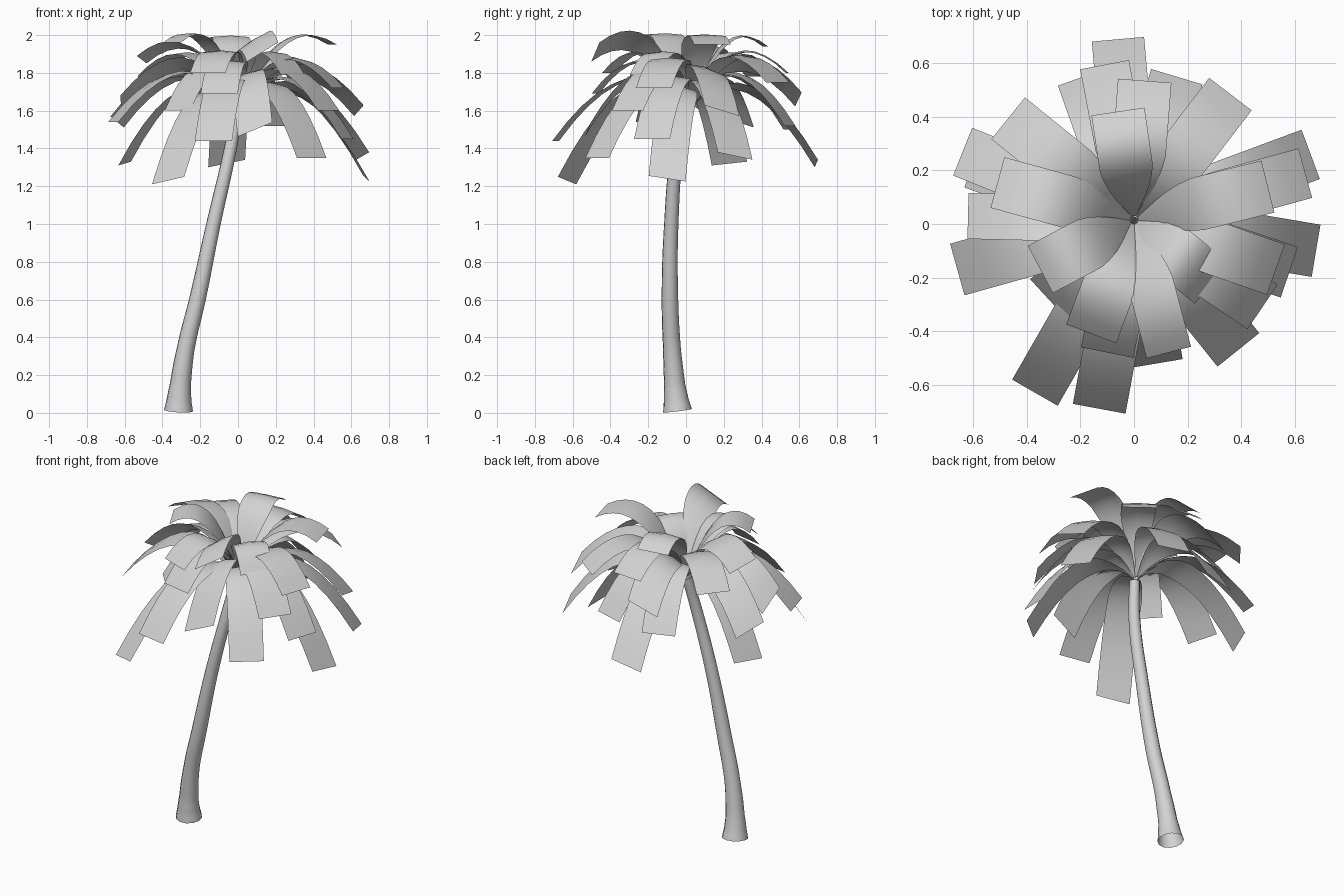
import bpy, bmesh, math
from mathutils import Vector

cube = bpy.data.objects.get("Cube")
if cube:
    bpy.data.objects.remove(cube, do_unlink=True)

# One plain grey for the whole tree
grey = bpy.data.materials.new("light grey")
grey.use_nodes = True
tone = (0.65, 0.65, 0.65, 1)
grey.diffuse_color = tone
grey.node_tree.nodes["Principled BSDF"].inputs["Base Color"].default_value = tone


# Trunk: leaning tube with a flared, open foot (x, y, z, radius)
TRUNK = [(-.315, -.045, .012, .077), (-.312, -.052, .07, .066), (-.305, -.06, .15, .056),
         (-.275, -.075, .35, .047), (-.215, -.085, .6, .044), (-.13, -.078, 1, .038),
         (-.04, -.045, 1.4, .034), (-.005, 0, 1.61, .03)]
curve = bpy.data.curves.new("trunk", "CURVE")
curve.dimensions = "3D"
curve.bevel_depth = 1
curve.bevel_resolution = 4
curve.resolution_u = 5
spline = curve.splines.new("BEZIER")
spline.bezier_points.add(len(TRUNK) - 1)
for p, (x, y, z, r) in zip(spline.bezier_points, TRUNK):
    p.co = (x, y, z)
    p.radius = r
    p.handle_left_type = p.handle_right_type = "AUTO"
spline.use_smooth = True
trunk = bpy.data.objects.new("trunk", curve)
bpy.context.collection.objects.link(trunk)
curve.materials.append(grey)

CROWN = Vector((0, .015, 1.62))
WIDTH = .1  # half width of a full-grown frond
STEPS = 10


def frond(name, x, y, z, roll=0):
    """Arching strip, narrow at the crown, square at the tip, with one edge lifted by roll."""
    tip = Vector((x, y, z))
    out = Vector((x - CROWN.x, y - CROWN.y, 0))
    side = Vector((-out.y, out.x, 0)).normalized()
    across = (side * WIDTH + Vector((0, 0, roll))).normalized()
    start = CROWN + out.normalized() * .015
    mid = CROWN + out * .43
    mid.z = 1.96 + (z - 1.25) * .27
    bm = bmesh.new()
    rows = []
    for i in range(STEPS + 1):
        t = i / STEPS
        c = start * (1 - t) ** 2 + mid * 2 * t * (1 - t) + tip * t * t
        half = WIDTH * min(1, .06 + .97 * math.sin(min(t, .6) / .6 * math.pi / 2))
        fold = Vector((0, 0, .25 * half * (1 - t)))
        rows.append([bm.verts.new(c + across * half * s - fold * abs(s)) for s in (-1, 0, 1)])
    for a, b in zip(rows, rows[1:]):
        for k in range(2):
            bm.faces.new((a[k], b[k], b[k + 1], a[k + 1])).smooth = True
    bm.normal_update()
    if sum(f.normal.z for f in bm.faces) < 0:
        bmesh.ops.reverse_faces(bm, faces=bm.faces[:])
    mesh = bpy.data.meshes.new(name)
    bm.to_mesh(mesh)
    bm.free()
    mesh.materials.append(grey)
    bpy.context.collection.objects.link(bpy.data.objects.new(name, mesh))


# Frond tips and edge lift, by layer of the crown
LAYERS = {
    "upper_frond": [(-.06, .42, 1.94), (-.35, -.17, 1.96), (-.16, -.41, 1.8),
                    (.13, -.48, 1.91, .06), (.29, -.22, 1.79), (.5, .14, 1.95),
                    (-.51, .155, 1.87, .02)],
    "middle_frond": [(.04, .535, 1.8), (.36, .485, 1.75), (-.47, .395, 1.78),
                     (-.64, .27, 1.54, .03), (-.11, .595, 1.66, -.04), (.53, -.17, 1.72),
                     (.64, .19, 1.6, -.03), (-.1, -.48, 1.69), (-.66, -.17, 1.54),
                     (.48, -.31, 1.6), (-.32, -.28, 1.6), (-.62, .03, 1.63, .06)],
    "lower_frond": [(-.06, .69, 1.32, -.02), (-.19, .55, 1.5), (.16, .55, 1.52),
                    (-.6, .23, 1.32, -.01), (-.37, -.63, 1.23, .02), (-.13, -.69, 1.44),
                    (.09, -.52, 1.5, .04), (.39, -.47, 1.35), (.58, -.18, 1.45),
                    (.68, -.1, 1.24, -.015), (.66, .26, 1.36, -.02)],
}
for layer, tips in LAYERS.items():
    for n, tip in enumerate(tips):
        frond(f"{layer}_{n + 1}", *tip)
